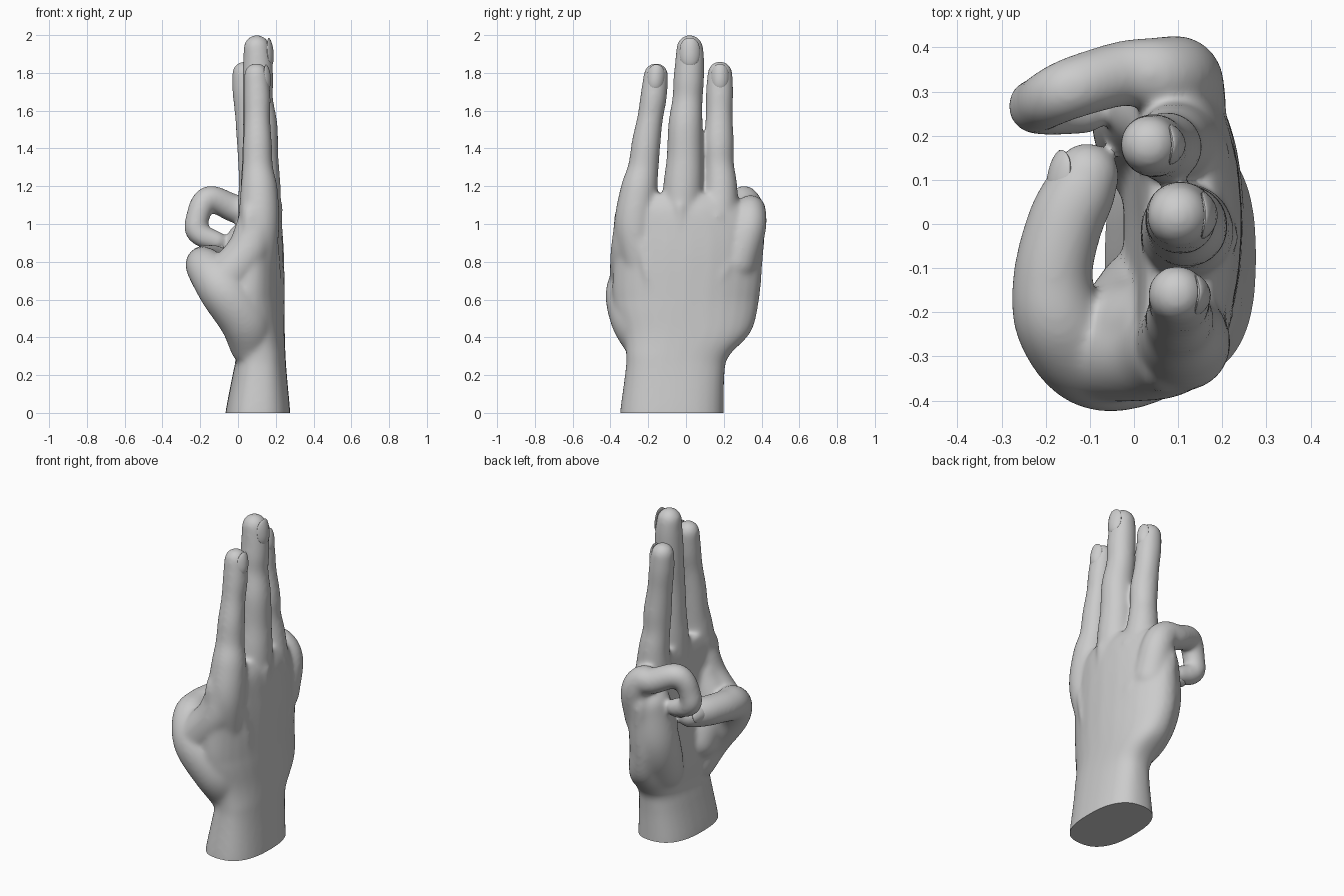
import bpy, bmesh, math
from mathutils import Vector

if "Cube" in bpy.data.objects:
    bpy.data.objects.remove(bpy.data.objects["Cube"])

SIDES = 28
bm = bmesh.new()


def skin_rings(rings):
    """Join a list of point rings into a closed solid."""
    vs = [[bm.verts.new(p) for p in ring] for ring in rings]
    for a, b in zip(vs, vs[1:]):
        for i in range(SIDES):
            j = (i + 1) % SIDES
            bm.faces.new((a[i], a[j], b[j], b[i]))
    bm.faces.new(vs[0][::-1])
    bm.faces.new(vs[-1])


def spline(pts, steps=8):
    """Catmull-Rom interpolation of tuples of any length."""
    p = [Vector(q) for q in pts]
    p = [2 * p[0] - p[1]] + p + [2 * p[-1] - p[-2]]
    out = []
    for a, b, c, d in zip(p, p[1:], p[2:], p[3:]):
        for k in range(steps):
            t = k / steps
            out.append(0.5 * (2 * b + (c - a) * t + (2 * a - 5 * b + 4 * c - d) * t * t
                              + (3 * b - a - 3 * c + d) * t ** 3))
    return out + [p[-2]]


def round_end(path):
    """Extra rings that close the end of a path as a dome."""
    end, r = path[-1]
    t = (end - path[-2][0]).normalized()
    return [(end + t * r * math.sin(a), r * math.cos(a))
            for a in map(math.radians, (15, 30, 45, 60, 72, 83))]


def tube(pts):
    """Swept digit with varying radius (x, y, z, r) and round ends."""
    path = [(q.to_3d(), q[3]) for q in spline(pts)]
    path = round_end(path[::-1])[::-1] + path + round_end(path)
    u = Vector((0.3, 0.5, 0.81))
    if abs(u.dot((path[1][0] - path[0][0]).normalized())) > 0.9:
        u = Vector((1, 0, 0))
    rings = []
    for i, (c, r) in enumerate(path):
        t = (path[min(i + 1, len(path) - 1)][0] - path[max(i - 1, 0)][0]).normalized()
        u = (u - t * u.dot(t)).normalized()
        v = t.cross(u)
        rings.append([c + r * (u * math.cos(2 * math.pi * k / SIDES) + v * math.sin(2 * math.pi * k / SIDES))
                      for k in range(SIDES)])
    skin_rings(rings)


# Wrist and palm: (z, centre x, centre y, half depth, half width), arched across
sections = [(-0.1, 0.105, -0.075, 0.175, 0.275), (0, 0.105, -0.075, 0.172, 0.275),
            (0.2, 0.115, -0.06, 0.144, 0.264), (0.3, 0.12, -0.045, 0.132, 0.272),
            (0.43, 0.112, 0.005, 0.136, 0.34), (0.6, 0.115, 0.0, 0.132, 0.388),
            (0.8, 0.125, 0.01, 0.12, 0.396), (0.95, 0.125, 0.012, 0.112, 0.398),
            (1.08, 0.122, -0.02, 0.1, 0.35), (1.16, 0.11, -0.03, 0.075, 0.26)]
rings = []
for z, cx, cy, rx, ry in spline(sections, 5):
    arch = 0.4 * min(max((z - 0.3) / 0.3, 0), 1)
    ring = []
    for k in range(SIDES):
        a = 2 * math.pi * k / SIDES
        c, s = math.cos(a), math.sin(a)
        x = cx + rx * math.copysign(abs(c) ** 0.8, c)
        y = cy + ry * math.copysign(abs(s) ** 0.8, s)
        ring.append((x - arch * y * y, y, z))
    rings.append(ring)
skin_rings(rings)

# Index, middle and ring fingers
tube([(0.1, -0.23, 0.72, .09), (0.11, -0.27, 0.97, .108), (0.112, -0.25, 1.17, .1), (0.104, -0.226, 1.3, .082),
      (0.103, -0.211, 1.43, .077), (0.102, -0.19, 1.56, .069), (0.102, -0.172, 1.67, .071), (0.097, -0.159, 1.788, .066)])
tube([(0.12, -0.03, 0.8, .09), (0.12, -0.025, 1.03, .105), (0.12, -0.015, 1.2, .106), (0.118, -0.006, 1.35, .097),
      (0.118, -0.003, 1.52, .092), (0.105, 0.008, 1.66, .081), (0.106, 0.014, 1.76, .082),
      (0.104, 0.02, 1.86, .078), (0.1, 0.02, 1.93, .072)])
tube([(0.11, 0.16, 0.8, .09), (0.1, 0.175, 1.03, .102), (0.09, 0.184, 1.2, .088), (0.078, 0.176, 1.32, .078),
      (0.073, 0.174, 1.43, .08), (0.055, 0.176, 1.58, .072), (0.043, 0.178, 1.7, .073), (0.035, 0.18, 1.796, .067)])
# Curled little finger
tube([(0.1, 0.27, 0.8, .11), (0.105, 0.33, 0.975, .094), (0.06, 0.338, 1.06, .087), (-0.02, 0.342, 1.082, .075),
      (-0.135, 0.31, 1.132, .071), (-0.185, 0.288, 1.108, .067), (-0.212, 0.272, 1.04, .063),
      (-0.222, 0.266, 0.975, .063), (-0.185, 0.26, 0.935, .061), (-0.11, 0.256, 0.908, .053)])
# Thumb folded across the palm
tube([(0.07, -0.205, 0.36, .115), (0.03, -0.265, 0.5, .135), (-0.08, -0.29, 0.655, .132), (-0.165, -0.222, 0.762, .107),
      (-0.184, -0.12, 0.792, .091), (-0.157, 0.0, 0.803, .087), (-0.124, 0.07, 0.806, .083), (-0.107, 0.11, 0.806, .075)])
# Web between thumb and index, and the heel of the palm
tube([(0.1, -0.275, 1.0, .105), (0.05, -0.285, 0.85, .115), (-0.06, -0.28, 0.71, .125)])
tube([(0.06, -0.23, 0.88, .1), (-0.01, -0.24, 0.72, .12), (0.03, -0.17, 0.52, .12)])
tube([(0.105, 0.04, 0.34, .1), (0.055, 0.17, 0.49, .13), (0.04, 0.245, 0.67, .137), (0.055, 0.275, 0.9, .12)])
# Tendons and knuckles on the back of the hand
for y0, y1, x1, z1 in [(-0.14, -0.26, 0.18, 1.1), (-0.06, -0.03, 0.207, 1.11), (0.0, 0.165, 0.185, 1.06),
                       (0.06, 0.31, 0.152, 0.99)]:
    ym = (y0 + y1) / 2
    tube([(0.18, y0, 0.4, .02), (0.21 - 0.35 * ym ** 2, ym, 0.72, .03),
          (x1 - 0.008, y1 * 0.95 + y0 * 0.05, z1 - 0.12, .036), (x1 - 0.01, y1, z1 - 0.02, .042)])

bmesh.ops.recalc_face_normals(bm, faces=bm.faces)
mesh = bpy.data.meshes.new("hand_parts")
bm.to_mesh(mesh)
bm.free()
hand = bpy.data.objects.new("hand", mesh)
bpy.context.collection.objects.link(hand)

# Fuse everything into one soft skin
m = hand.modifiers.new("fuse", 'REMESH')
m.mode = 'VOXEL'
m.voxel_size = 0.009
m = hand.modifiers.new("soften", 'SMOOTH')
m.factor = 0.5
m.iterations = 36
fused = bpy.data.meshes.new_from_object(hand.evaluated_get(bpy.context.evaluated_depsgraph_get()))
hand.modifiers.clear()

# Flat cut across the wrist
bm = bmesh.new()
bm.from_mesh(fused)
bmesh.ops.bisect_plane(bm, geom=bm.verts[:] + bm.edges[:] + bm.faces[:], plane_co=(0, 0, 0),
                       plane_no=(0, 0, 1), clear_inner=True)
bmesh.ops.holes_fill(bm, edges=[e for e in bm.edges if e.is_boundary], sides=0)
bm.to_mesh(fused)
bm.free()
hand.data = fused


def nail(name, loc, normal, along, width, length):
    """Thin domed nail lying on the finger."""
    n = Vector(normal).normalized()
    a = Vector(along)
    a = (a - n * a.dot(n)).normalized()
    s = n.cross(a)
    nm = bmesh.new()
    bmesh.ops.create_uvsphere(nm, u_segments=24, v_segments=16, radius=1)
    for v in nm.verts:
        x, y, z = v.co
        x, y = (math.copysign(abs(q) ** 0.85, q) for q in (x, y))
        v.co = Vector(loc) + s * x * width + a * y * length + n * (z * 0.012 - 0.02 * x * x - 0.006 * y * y)
    me = bpy.data.meshes.new(name)
    nm.to_mesh(me)
    nm.free()
    ob = bpy.data.objects.new(name, me)
    bpy.context.collection.objects.link(ob)
    return ob


parts = [hand,
         nail("index_nail", (0.161, -0.16, 1.78), (1, 0, 0.1), (0, 0.1, 1), .046, .066),
         nail("middle_nail", (0.176, 0.02, 1.912), (1, 0, 0.1), (0, 0, 1), .054, .075),
         nail("ring_nail", (0.103, 0.18, 1.782), (1, 0, 0.13), (0, 0, 1), .046, .066),
         nail("little_nail", (-0.113, 0.243, 0.86), (0.1, -0.3, -1), (1, 0, -0.2), .036, .048),
         nail("thumb_nail", (-0.181, 0.115, 0.83), (-0.9, 0.2, 0.3), (0.3, 0.95, 0), .05, .056)]

bpy.ops.object.select_all(action='DESELECT')
for ob in parts:
    ob.select_set(True)
bpy.context.view_layer.objects.active = hand
bpy.ops.object.shade_smooth_by_angle(angle=math.radians(40))
